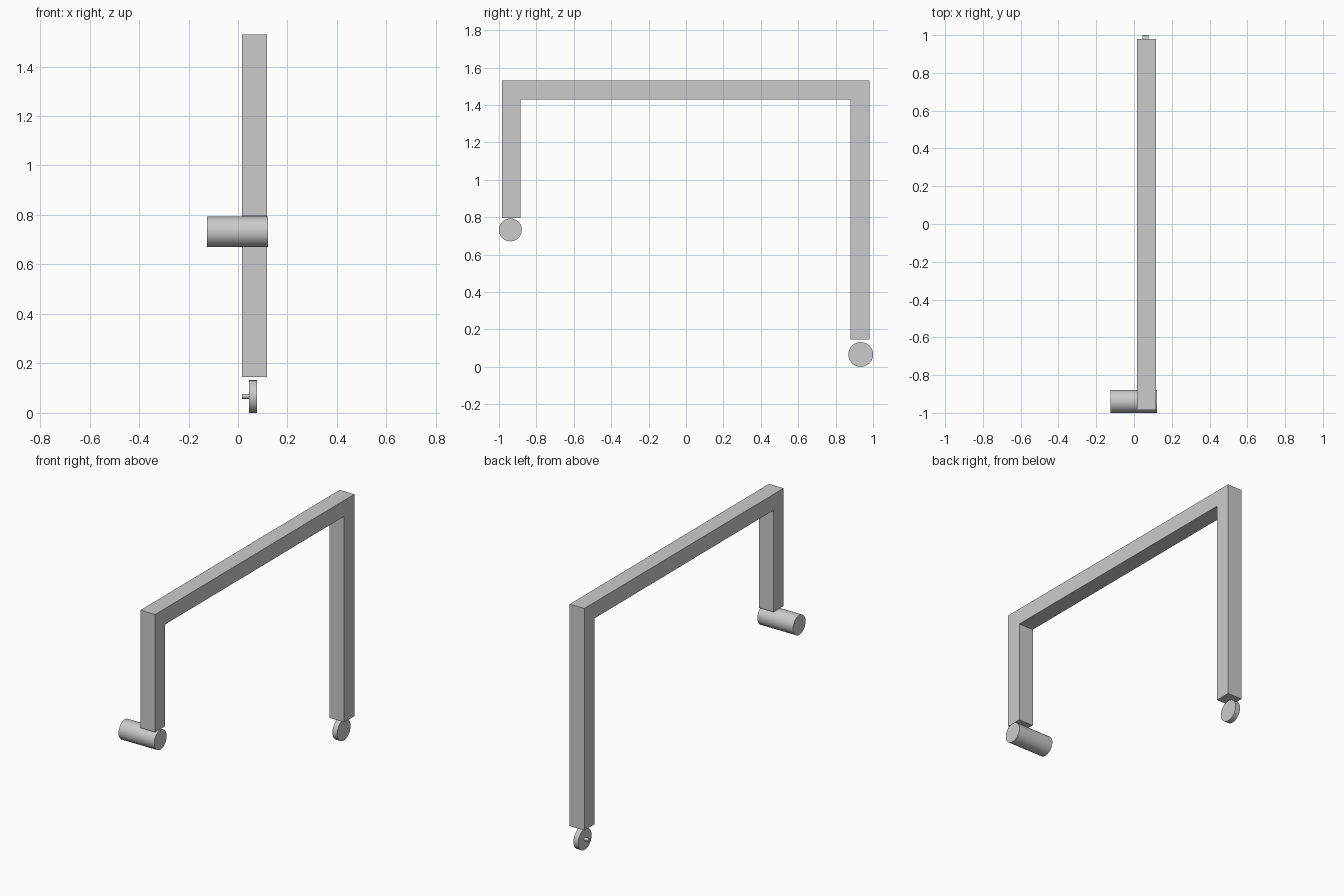
import bpy, bmesh, math
from mathutils import Matrix

cube = bpy.data.objects.get("Cube")
if cube:
    bpy.data.objects.remove(cube, do_unlink=True)

grey = bpy.data.materials.new("light grey")
grey.use_nodes = True
colour = (0.6, 0.6, 0.6, 1)
grey.diffuse_color = colour
grey.node_tree.nodes["Principled BSDF"].inputs["Base Color"].default_value = colour


def add_object(name, bm):
    bmesh.ops.recalc_face_normals(bm, faces=bm.faces)
    mesh = bpy.data.meshes.new(name)
    bm.to_mesh(mesh)
    bm.free()
    mesh.materials.append(grey)
    obj = bpy.data.objects.new(name, mesh)
    bpy.context.collection.objects.link(obj)
    return obj


def add_cylinder(name, x0, x1, y, z, radius):
    """Smooth capped cylinder lying along x."""
    bm = bmesh.new()
    place = Matrix.Translation(((x0 + x1) / 2, y, z)) @ Matrix.Rotation(math.pi / 2, 4, "Y")
    bmesh.ops.create_cone(bm, cap_ends=True, segments=64, radius1=radius,
                          radius2=radius, depth=x1 - x0, matrix=place)
    obj = add_object(name, bm)
    bpy.ops.object.select_all(action="DESELECT")
    obj.select_set(True)
    bpy.context.view_layer.objects.active = obj
    bpy.ops.object.shade_smooth_by_angle(angle=math.radians(35))


# Square-section frame: a side profile extruded across x
LEFT, RIGHT = 0.117, 0.016
front, back, top, width = -0.985, 0.98, 1.53, 0.1
front_foot, back_foot = 0.795, 0.145
profile = [
    (front, front_foot), (front, top), (back, top), (back, back_foot),
    (back - width, back_foot), (back - width, top - width),
    (front + width, top - width), (front + width, front_foot),
]
bm = bmesh.new()
face = bm.faces.new([bm.verts.new((RIGHT, y, z)) for y, z in profile])
side = bmesh.ops.extrude_face_region(bm, geom=[face])
moved = [v for v in side["geom"] if isinstance(v, bmesh.types.BMVert)]
bmesh.ops.translate(bm, verts=moved, vec=(LEFT - RIGHT, 0, 0))
add_object("frame", bm)

# Front roller, back wheel and its axle stub
add_cylinder("front_roller", -0.125, 0.122, -0.939, 0.732, 0.061)
add_cylinder("back_wheel", 0.044, 0.077, 0.934, 0.066, 0.066)
add_cylinder("wheel_axle", 0.016, 0.046, 0.934, 0.067, 0.01)
